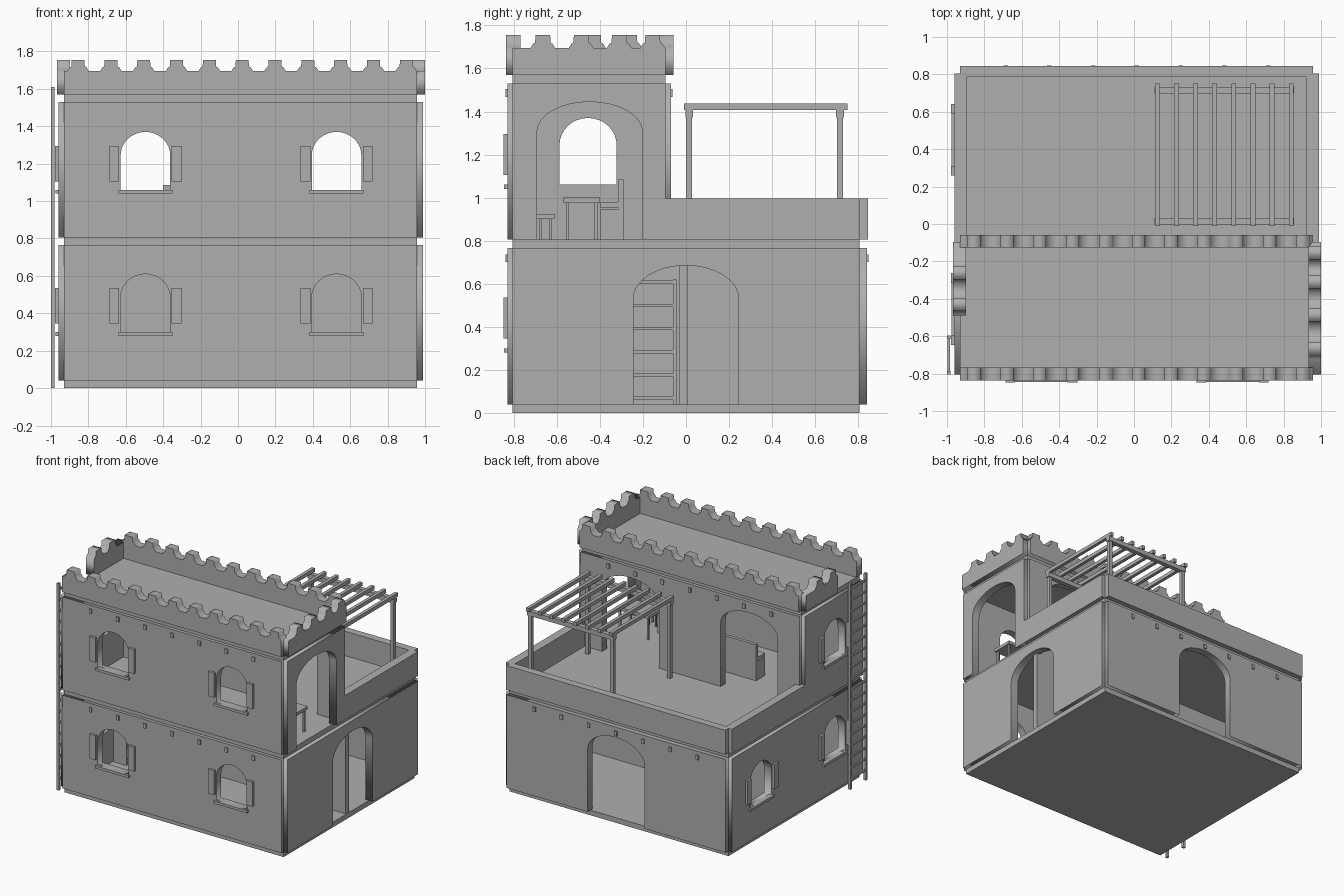
import bpy, math
from mathutils import Matrix

if "Cube" in bpy.data.objects:
    bpy.data.objects.remove(bpy.data.objects["Cube"])

stone = bpy.data.materials.new("plain_grey")
stone.diffuse_color = (0.43, 0.43, 0.43, 1)
stone.use_nodes = True
stone.node_tree.nodes["Principled BSDF"].inputs["Base Color"].default_value = stone.diffuse_color


def add(name, mesh):
    mesh.materials.clear()
    mesh.materials.append(stone)
    ob = bpy.data.objects.new(name, mesh)
    bpy.context.collection.objects.link(ob)
    return ob


def box(name, x0, x1, y0, y1, z0, z1):
    v = [(x, y, z) for x in (x0, x1) for y in (y0, y1) for z in (z0, z1)]
    f = [(0, 1, 3, 2), (4, 6, 7, 5), (0, 4, 5, 1), (2, 3, 7, 6), (0, 2, 6, 4), (1, 5, 7, 3)]
    me = bpy.data.meshes.new(name)
    me.from_pydata(v, [], f)
    return add(name, me)


def arch(c, w, zb, zt, rise, n=16):
    """Opening outline: left foot, elliptical head, right foot."""
    pts = [(c - w / 2, zb)]
    for i in range(n + 1):
        a = math.pi * (1 - i / n)
        pts.append((c + w / 2 * math.cos(a), zt - rise + rise * math.sin(a)))
    return pts + [(c + w / 2, zb)]


def plate(name, outlines, side, d0, d1):
    """Filled outlines (first outer, rest holes) extruded from d0 to d1 across y, or x for side plates."""
    cu = bpy.data.curves.new(name, 'CURVE')
    cu.dimensions = '2D'
    cu.fill_mode = 'BOTH'
    cu.extrude = abs(d1 - d0) / 2
    for pts in outlines:
        s = cu.splines.new('POLY')
        s.points.add(len(pts) - 1)
        for p, (u, z) in zip(s.points, pts):
            p.co = (u, z, 0, 1)
        s.use_cyclic_u = True
    tmp = bpy.data.objects.new(name + "_outline", cu)
    bpy.context.collection.objects.link(tmp)
    dg = bpy.context.evaluated_depsgraph_get()
    me = bpy.data.meshes.new_from_object(tmp.evaluated_get(dg))
    bpy.data.objects.remove(tmp)
    m = (d0 + d1) / 2
    if side:
        me.transform(Matrix(((0, 0, 1, m), (1, 0, 0, 0), (0, 1, 0, 0), (0, 0, 0, 1))))
    else:
        me.transform(Matrix(((1, 0, 0, 0), (0, 0, -1, m), (0, 1, 0, 0), (0, 0, 0, 1))))
    return add(name, me)


def wall(name, side, d0, d1, u0, u1, z0, z1, doors=(), windows=()):
    outer = [(u0, z0)]
    for c, top, rise in doors:
        outer += arch(c, 0.49, z0, top, rise)
    outer += [(u1, z0), (u1, z1), (u0, z1)]
    plate(name, [outer] + [arch(c, 0.265, zb, zb + 0.31, 0.125) for c, zb in windows], side, d0, d1)


def window_trim(side, face, c, zb):
    """Sill and a pair of shutters on an outer face."""
    for name, a, b, z0, z1, t in (("sill", -0.145, 0.145, zb - 0.02, zb, 0.016),
                                  ("shutter", -0.192, -0.14, zb + 0.045, zb + 0.235, 0.018),
                                  ("shutter", 0.14, 0.192, zb + 0.045, zb + 0.235, 0.018)):
        if side:
            box(name, face - t, face + 0.02, c + a, c + b, z0, z1)
        else:
            box(name, c + a, c + b, face - t, face + 0.02, z0, z1)


X0, X1, Y0, Y1, MID = -0.93, 0.957, -0.805, 0.805, -0.095
CX = 0.015
G0, G1, U0, U1 = 0.04, 0.765, 0.805, 1.53

# Floor slabs
box("ground_slab", X0, X1, Y0, Y1, 0, G0)
box("upper_floor_slab", X0, X1, Y0, Y1, G1, U0)
box("roof_slab", X0, X1, Y0, MID, U1, 1.57)

# Lower storey walls
fw = (-0.495, 0.527)
wall("lower_front_wall", False, -0.83, -0.77, X0, X1, G0, G1, windows=[(c, 0.30) for c in fw])
wall("lower_back_wall", False, 0.78, 0.84, X0, X1, G0, G1, doors=[(CX, 0.685, 0.155)])
wall("lower_left_wall", True, -0.96, -0.896, Y0, Y1, G0, G1, windows=[(-0.455, 0.30), (0.45, 0.30)])
wall("lower_right_wall", True, 0.925, 0.989, Y0, Y1, G0, G1, doors=[(0, 0.685, 0.155)])
box("partition", -0.896, 0.95, -0.033, 0.007, G0, G1)

# Upper storey walls
wall("upper_front_wall", False, -0.83, -0.77, X0, X1, U0, U1, windows=[(c, 1.06) for c in fw])
wall("upper_back_wall", False, -0.13, -0.07, X0, X1, U0, U1,
     doors=[(-0.495, 1.445, 0.14), (0.527, 1.445, 0.14)])
wall("upper_left_wall", True, -0.96, -0.896, Y0, MID, U0, U1, windows=[(-0.455, 1.06)])
wall("upper_right_wall", True, 0.925, 0.989, Y0, MID, U0, U1, doors=[(-0.4475, 1.445, 0.14)])

# Sills and shutters
for zb in (0.30, 1.06):
    for c in fw:
        window_trim(False, -0.83, c, zb)
    window_trim(True, -0.96, -0.455, zb)
window_trim(True, -0.96, 0.45, 0.30)

# Projecting beam ends
for i in range(7):
    x = CX + (i - 3) * 0.234
    for y, z in ((-0.83, 0.70), (-0.83, 1.468), (0.84, 0.70), (-0.07, 1.468)):
        box("beam_end", x - 0.012, x + 0.012, y - 0.008, y + 0.008, z, z + 0.036)

# Terrace parapet
box("terrace_back_parapet", X0, X1, 0.785, 0.845, U0, 0.995)
box("terrace_left_parapet", -0.96, -0.896, MID, Y1, U0, 0.995)
box("terrace_right_parapet", 0.922, 0.989, MID, Y1, U0, 0.995)


# Battlements
def battlement(name, side, d0, d1, u0, u1, teeth):
    pts = [(u0, 1.57), (u1, 1.57), (u1, 1.695)]
    for c in sorted(teeth, reverse=True):
        for du, z in ((0.058, 1.695), (0.045, 1.715), (0.036, 1.72), (0.034, 1.755),
                      (-0.034, 1.755), (-0.036, 1.72), (-0.045, 1.715), (-0.058, 1.695)):
            pts.append((min(max(c + du, u0 + 0.002), u1 - 0.002), z))
    plate(name, [pts + [(u0, 1.695)]], side, d0, d1)


row = [-0.855 + i * 0.1755 for i in range(11)]
battlement("front_battlement", False, -0.837, -0.768, X0, X1, row)
battlement("back_battlement", False, -0.125, -0.058, X0, X1, row)
battlement("right_battlement", True, 0.933, 1.0, Y0, MID, [-0.665, -0.487, -0.31, -0.155])
battlement("left_battlement", True, -0.968, -0.898, -0.49, MID, [-0.43, -0.262])

# Pergola on the terrace
for x in (0.13, 0.835):
    for y in (0.015, 0.715):
        box("pergola_post", x - 0.014, x + 0.014, y - 0.014, y + 0.014, U0, 1.38)
for y in (0.015, 0.715):
    box("pergola_beam", 0.11, 0.855, y - 0.018, y + 0.018, 1.372, 1.408)
for i in range(8):
    x = 0.124 + i * 0.1024
    box("pergola_slat", x - 0.013, x + 0.013, -0.01, 0.75, 1.408, 1.437)

# Ladder on the left wall
for y in (-0.795, -0.605):
    box("ladder_rail", -1.0, -0.98, y - 0.01, y + 0.01, 0, 1.61)
for i in range(18):
    z = 0.07 + i * 0.087
    box("ladder_rung", -0.997, -0.984, -0.795, -0.605, z, z + 0.016)


# Furniture
def table(name, x0, x1, y0, y1, zf, zt, leg):
    box(name + "_top", x0, x1, y0, y1, zt - 0.025, zt)
    for x in (x0 + 0.012, x1 - 0.012 - leg):
        for y in (y0 + 0.012, y1 - 0.012 - leg):
            box(name + "_leg", x, x + leg, y, y + leg, zf, zt - 0.02)


table("dining_table", 0.6, 0.88, -0.57, -0.40, U0, 1.0, 0.014)
table("stool", 0.68, 0.78, -0.695, -0.61, U0, 0.925, 0.012)
box("bench_seat", -0.40, 0.0, -0.40, -0.31, 0.955, 0.98)
box("bench_base", -0.40, 0.0, -0.40, -0.31, U0, 0.945)
box("bench_back", -0.40, 0.0, -0.315, -0.29, U0, 1.085)
for y in (-0.26, -0.06):
    box("shelf_side", -0.89, -0.78, y, y + 0.015, G0, 0.62)
for i in range(6):
    box("shelf_board", -0.89, -0.78, -0.26, -0.045, 0.06 + i * 0.108, 0.075 + i * 0.108)
